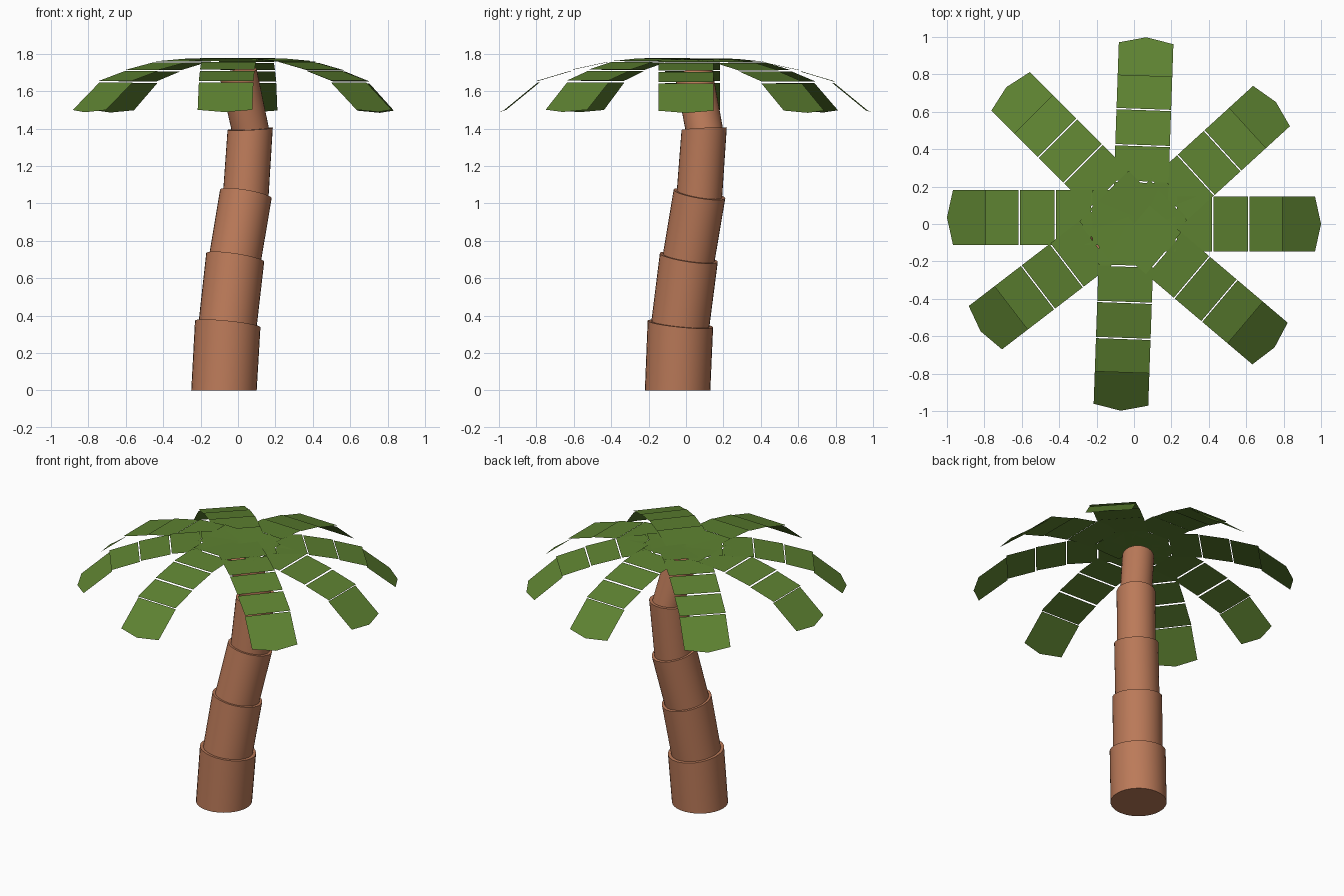
import bpy, bmesh, math
from mathutils import Vector

if "Cube" in bpy.data.objects:
    bpy.data.objects.remove(bpy.data.objects["Cube"])


def material(name, rgb):
    m = bpy.data.materials.new(name)
    m.diffuse_color = (*rgb, 1)
    m.use_nodes = True
    m.node_tree.nodes["Principled BSDF"].inputs["Base Color"].default_value = m.diffuse_color
    return m


BARK = material("bark_brown", (0.50, 0.195, 0.10))
LEAF = material("leaf_green", (0.112, 0.225, 0.031))


def finish(name, bm, mat):
    me = bpy.data.meshes.new(name)
    bm.normal_update()
    bm.to_mesh(me)
    bm.free()
    me.materials.append(mat)
    ob = bpy.data.objects.new(name, me)
    bpy.context.collection.objects.link(ob)
    return ob


def ring(bm, centre, radius, slope, sides=32):
    # circle lying in a tilted plane; slope = rise per unit of x and of y
    out = []
    for i in range(sides):
        a = 2 * math.pi * i / sides
        dx, dy = radius * math.cos(a), radius * math.sin(a)
        out.append(bm.verts.new((centre[0] + dx, centre[1] + dy,
                                 centre[2] + slope * (dx + dy))))
    return out


# Trunk joints: centre and tilt of each cut through the bent trunk
joints = [((-0.075, -0.045, 0.0), 0.0),
          ((-0.055, -0.03, 0.355), -0.10),
          ((-0.015, 0.015, 0.71), -0.148),
          ((0.042, 0.072, 1.05), -0.165),
          ((0.065, 0.097, 1.398), 0.05),
          ((0.0, 0.04, 1.70), 0.18)]
radii = [0.175, 0.155, 0.138, 0.121, 0.10]

# Trunk segments, each narrower than the one below
for k, r in enumerate(radii):
    bm = bmesh.new()
    lo = ring(bm, joints[k][0], r, joints[k][1])
    hi = ring(bm, joints[k + 1][0], r, joints[k + 1][1])
    n = len(lo)
    for i in range(n):
        j = (i + 1) % n
        bm.faces.new((lo[i], lo[j], hi[j], hi[i])).smooth = True
    bm.faces.new(lo[::-1])
    bm.faces.new(hi)
    for e in bm.edges:
        e.smooth = not any(len(f.verts) > 4 for f in e.link_faces)
    finish(f"trunk_segment_{k + 1}", bm, BARK)

# Frond plates: inner distance, inner height, outer distance, outer height
plates = [(0.0, 1.766, 0.222, 1.772),
          (0.23, 1.768, 0.417, 1.755),
          (0.424, 1.75, 0.61, 1.71),
          (0.617, 1.703, 0.795, 1.65),
          (0.79, 1.641, 0.968, 1.495)]
# Frond heading in degrees and sideways shift
fronds = [(0, 0.0), (42.4, -0.03), (88, -0.031), (135, -0.035),
          (180, -0.035), (217.5, -0.044), (268, -0.036), (-40.3, -0.017)]
HALF = 0.146

for k, (deg, shift) in enumerate(fronds):
    a = math.radians(deg)
    u = Vector((math.cos(a), math.sin(a), 0))
    v = Vector((-math.sin(a), math.cos(a), 0))
    lift = 0.0008 * k  # keeps overlapping plates apart
    bm = bmesh.new()
    for p, (r0, z0, r1, z1) in enumerate(plates):
        pts = [(r0, -HALF, z0), (r1, -HALF, z1), (r1, HALF, z1), (r0, HALF, z0)]
        if p == len(plates) - 1:
            pts.insert(2, (1.0, 0.0, 1.483))  # pointed tip
        bm.faces.new([bm.verts.new(u * r + v * (s + shift) + Vector((0, 0, z + lift)))
                      for r, s, z in pts])
    finish(f"frond_{k + 1}", bm, LEAF)
